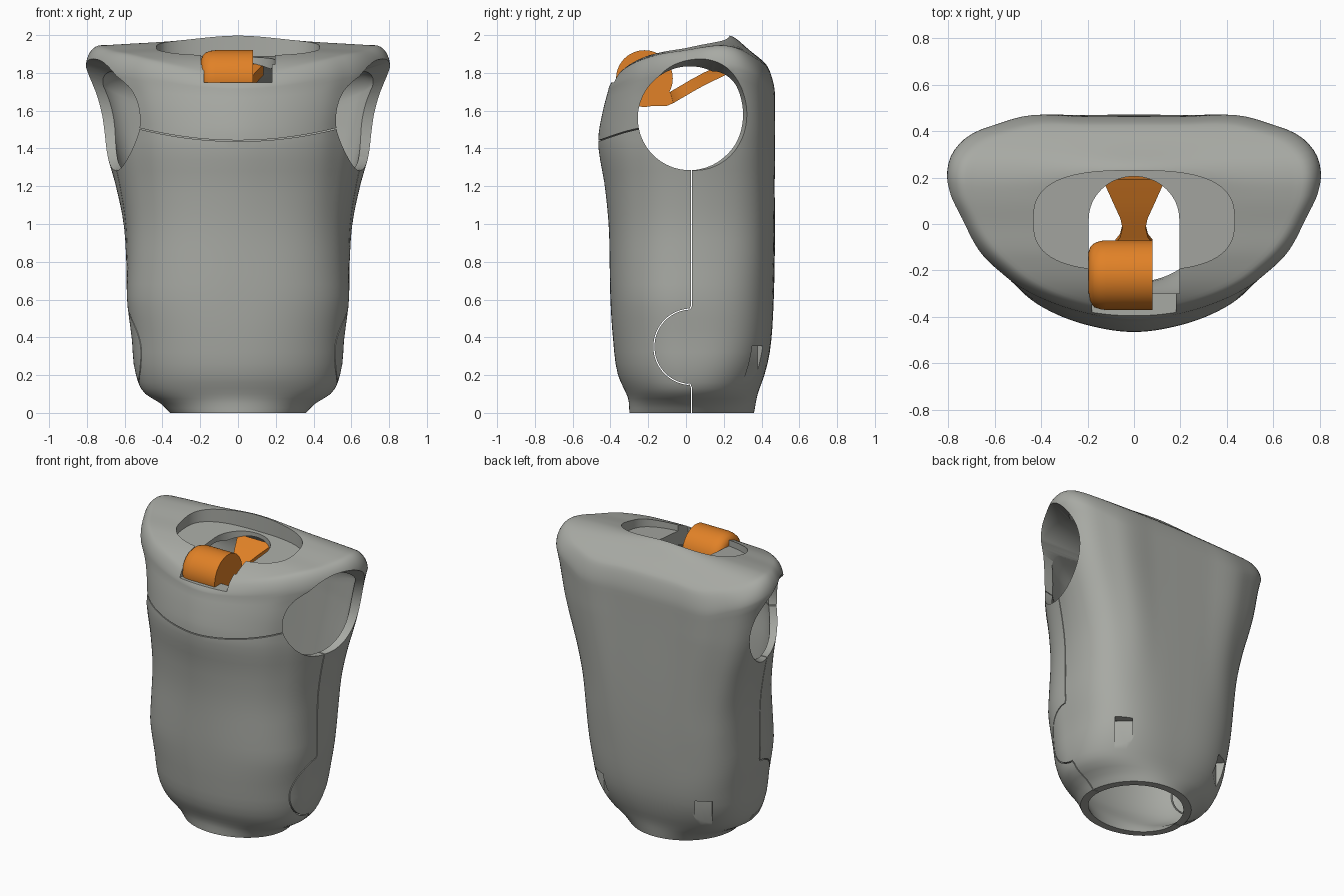
import bpy, bmesh, math
from mathutils import Matrix, Vector

if "Cube" in bpy.data.objects:
    bpy.data.objects.remove(bpy.data.objects["Cube"])

N = 128


def material(name, rgb):
    m = bpy.data.materials.new(name)
    m.diffuse_color = (*rgb, 1)
    m.use_nodes = True
    m.node_tree.nodes["Principled BSDF"].inputs["Base Color"].default_value = m.diffuse_color
    return m


GREY = material("warm_grey", (0.39, 0.40, 0.37))
ORANGE = material("orange", (0.75, 0.22, 0.02))


def curve(pts, t):
    """Smooth interpolation through (t, value) points."""
    if t <= pts[0][0]:
        return pts[0][1]
    if t >= pts[-1][0]:
        return pts[-1][1]
    slope = lambda a, b: (b[1] - a[1]) / (b[0] - a[0])
    i = max(k for k in range(len(pts) - 1) if pts[k][0] <= t)
    a, b = pts[i], pts[i + 1]
    s, h = slope(a, b), b[0] - a[0]
    ma = s if i == 0 else (s + slope(pts[i - 1], a)) / 2
    mb = s if i + 2 == len(pts) else (s + slope(b, pts[i + 2])) / 2
    u = (t - a[0]) / h
    return (a[1] * (1 + 2 * u) * (1 - u) ** 2 + ma * h * u * (1 - u) ** 2
            + b[1] * u * u * (3 - 2 * u) + mb * h * u * u * (u - 1))


def loft(name, rings, mat=GREY):
    """Closed solid through rings of equal point count."""
    bm = bmesh.new()
    rows = [[bm.verts.new(p) for p in r] for r in rings]
    n = len(rows[0])
    for a, b in zip(rows, rows[1:]):
        for i in range(n):
            j = (i + 1) % n
            bm.faces.new((a[i], a[j], b[j], b[i]))
    bm.faces.new(rows[0])
    bm.faces.new(rows[-1])
    bmesh.ops.recalc_face_normals(bm, faces=bm.faces[:])
    me = bpy.data.meshes.new(name)
    bm.to_mesh(me)
    bm.free()
    ob = bpy.data.objects.new(name, me)
    bpy.context.collection.objects.link(ob)
    me.materials.append(mat)
    return ob


def activate(ob):
    bpy.ops.object.select_all(action='DESELECT')
    ob.select_set(True)
    bpy.context.view_layer.objects.active = ob


def cut(ob, other):
    activate(ob)
    m = ob.modifiers.new("cut", 'BOOLEAN')
    m.operation, m.solver, m.object = 'DIFFERENCE', 'EXACT', other
    bpy.ops.object.modifier_apply(modifier=m.name)
    bpy.data.objects.remove(other)


# Torso dimensions by height: half width, front depth, back depth
WIDTH = [(0, .36), (.05, .41), (.1, .49), (.2, .54), (.4, .563), (.6, .588), (.8, .595),
         (1, .61), (1.2, .65), (1.4, .705), (1.6, .75), (1.7, .77), (1.83, .805)]
FRONT = [(0, .30), (.07, .305), (.2, .36), (.4, .387), (.6, .40), (1, .41), (1.2, .43),
         (1.44, .465), (1.6, .44), (1.75, .40)]
BACK = [(0, .36), (.1, .38), (.2, .415), (.3, .44), (.5, .46), (1.75, .465)]
# Shoulder outline (half), as share of width and depth
SHOULDER = [(-.25, -.945), (0, -1), (.25, -.945), (.45, -.84), (.6, -.71), (.75, -.48),
            (.925, 0), (.99, .3), (1, .47), (.97, .68), (.89, .83), (.75, .93), (.61, 1),
            (.3, 1), (0, 1), (-.3, 1)]
SHOULDER_R = [(math.atan2(v, u), math.hypot(u, v)) for u, v in SHOULDER]
# Top surface and its outer rim, by depth
TOP = [(-.42, 1.74), (-.3, 1.845), (-.15, 1.91), (0, 1.94), (.12, 1.963), (.2, 1.968),
       (.28, 1.95), (.36, 1.90), (.42, 1.85), (.47, 1.79)]
RIM = [(-.42, 1.70), (-.25, 1.76), (0, 1.81), (.22, 1.83), (.4, 1.76), (.47, 1.68)]


def outline(th, z, inset):
    c, s = math.cos(th), math.sin(th)
    n = curve([(0, 2), (.35, 2.2 if s < 0 else 3), (.8, 2.4 if s < 0 else 3.3)], z)
    low = (abs(c) ** n + abs(s) ** n) ** (-1 / n)
    high = curve(SHOULDER_R, math.atan2(s, abs(c)))
    b = curve([(.6, 0), (1.05, .5), (1.5, 1)], z)
    r = low + (high - low) * b
    depth = curve(FRONT if s < 0 else BACK, z) - inset
    return r * c * (curve(WIDTH, z) - inset), r * s * depth


def torso(name, inset, drop, bottom):
    angles = [2 * math.pi * (i + .5) / N for i in range(N)]
    rings = []
    if bottom < 0:
        rings.append([(*outline(t, 0, inset), bottom) for t in angles])
    for z in [0, .025, .05, .075, .1, .13, .16] + [.2 + .06 * i for i in range(21)]:
        rings.append([(*outline(t, z, inset), z) for t in angles])
    for k in range(1, 9):                       # upper rings tilt to meet the rim
        ring = []
        for t in angles:
            y0 = outline(t, 1.75, 0)[1]
            z = 1.4 + (curve(RIM, y0) - drop * .6 - 1.4) * k / 8
            ring.append((*outline(t, z, inset), z))
        rings.append(ring)
    rim = rings[-1]
    steps = [(1 - .1 * (1 - math.cos(a)), math.sin(a)) for a in [math.pi / 16 * i for i in range(1, 9)]]
    steps += [(1 - .1 - .03 * i, 1) for i in range(1, 29)]
    for k, wt in steps:                         # rounded edge and top
        ring = []
        for x, y, z in rim:
            xx, yy = x * k, .05 + (y - .05) * k
            nape = .033 * math.exp(-(xx / .28) ** 2 - ((yy - .23) / .07) ** 2)
            top = curve(TOP, yy) + nape - .022 * min(1, abs(xx) / .7) ** 2 - drop
            ring.append((xx, yy, z + (top - z) * wt))
        rings.append(ring)
    return loft(name, rings)


shell = torso("torso_shell", 0, 0, 0)
cut(shell, torso("cavity_cutter", .05, .14, -.05))


def circle_x(x, r, y=.02, z=1.56, n=96):
    return [(x, y + r * math.cos(2 * math.pi * i / n), z + r * math.sin(2 * math.pi * i / n))
            for i in range(n)]


# Arm holes with flared rims
cut(shell, loft("arm_cutter", [circle_x(x, r) for x, r in
    [(-.9, .365), (-.64, .275), (.64, .275), (.9, .365)]]))

# Neck recess with sloping floor
oval = []
for i in range(96):
    c, s = math.cos(2 * math.pi * i / 96), math.sin(2 * math.pi * i / 96)
    r = (abs(c) ** 2.8 + abs(s) ** 2.8) ** (-1 / 2.8)
    oval.append((.432 * r * c, .015 + .215 * r * s))
cut(shell, loft("recess_cutter", [[(x, y, 1.868 + .08 * y) for x, y in oval],
                                  [(x, y, 2.2) for x, y in oval]]))

# Round-backed neck opening and front slot
arch = [(-.195, -.3), (.195, -.3)] + [(.195 * math.cos(math.pi * i / 32), .02 + .185 * math.sin(math.pi * i / 32))
                                      for i in range(33)]
cut(shell, loft("opening_cutter", [[(x, y, z) for x, y in arch] for z in (1.5, 2.2)]))
slot = [(-.18, -.6), (.18, -.6), (.18, -.2), (-.18, -.2)]
cut(shell, loft("slot_cutter", [[(x, y, z) for x, y in slot] for z in (1.75, 2.2)]))


def strip(path, w):
    """Thin outline following a 2D path."""
    left, right = [], []
    for i, (a, b) in enumerate(path):
        p, q = path[max(i - 1, 0)], path[min(i + 1, len(path) - 1)]
        dx, dy = q[0] - p[0], q[1] - p[1]
        d = math.hypot(dx, dy)
        left.append((a - dy / d * w, b + dx / d * w))
        right.append((a + dy / d * w, b - dx / d * w))
    return left + right[::-1]


# Chest seam, stopping just short of the arm holes so the shell stays in one piece
chest = strip([(x * .0525, 1.44 + .24 * (x * .0525) ** 2) for x in range(-10, 11)], .003)
cut(shell, loft("chest_cutter", [[(x, y, z) for x, z in chest] for y in (-.7, -.18)]))

# Side seams with round tab, and pockets in the lower back corners
tab = [(.03 - .2 * math.sin(math.pi * i / 32), .35 - .2 * math.cos(math.pi * i / 32)) for i in range(33)]
tab[0], tab[-1] = (.02, .155), (.02, .549)
seam = strip([(.03, -.1), (.03, .13)] + tab + [(.03, .57), (.03, 1.35)], .003)
for side in (-1, 1):
    cut(shell, loft("seam_cutter", [[(side * x, y, z) for y, z in seam] for x in (.2, 1)]))
    m = Matrix.Translation((side * .42, .40, 0)) @ Matrix.Rotation(-side * math.radians(40), 4, 'Z')
    base = [(-.055, -.075), (.055, -.075), (.055, .1), (-.055, .1)]
    cut(shell, loft("pocket_cutter", [[m @ Vector((x, y, z)) for x, y in base] for z in (.08, .355)]))

# Orange hinge barrel with one rounded end
barrel = [(-.195, .10), (-.188, .122), (-.17, .138), (-.145, .147), (-.12, .15), (.08, .15)]
hinge = loft("neck_hinge", [circle_x(x, r, -.22, 1.77, 64) for x, r in barrel], ORANGE)

# Flared lever behind the barrel
LEVER = [(-.24, 1.655, .08), (-.11, 1.655, .08), (-.075, 1.67, .08), (-.05, 1.685, .06),
         (-.01, 1.708, .05), (.03, 1.732, .058), (.10, 1.77, .09), (.20, 1.818, .135)]
lever = loft("hinge_lever", [[(-w, y + .008, z - .03), (w, y + .008, z - .03),
                              (w, y - .008, z + .03), (-w, y - .008, z + .03)]
                             for y, z, w in LEVER], ORANGE)

for ob in (shell, hinge, lever):
    activate(ob)
    bpy.ops.object.shade_smooth_by_angle(angle=math.radians(32))
